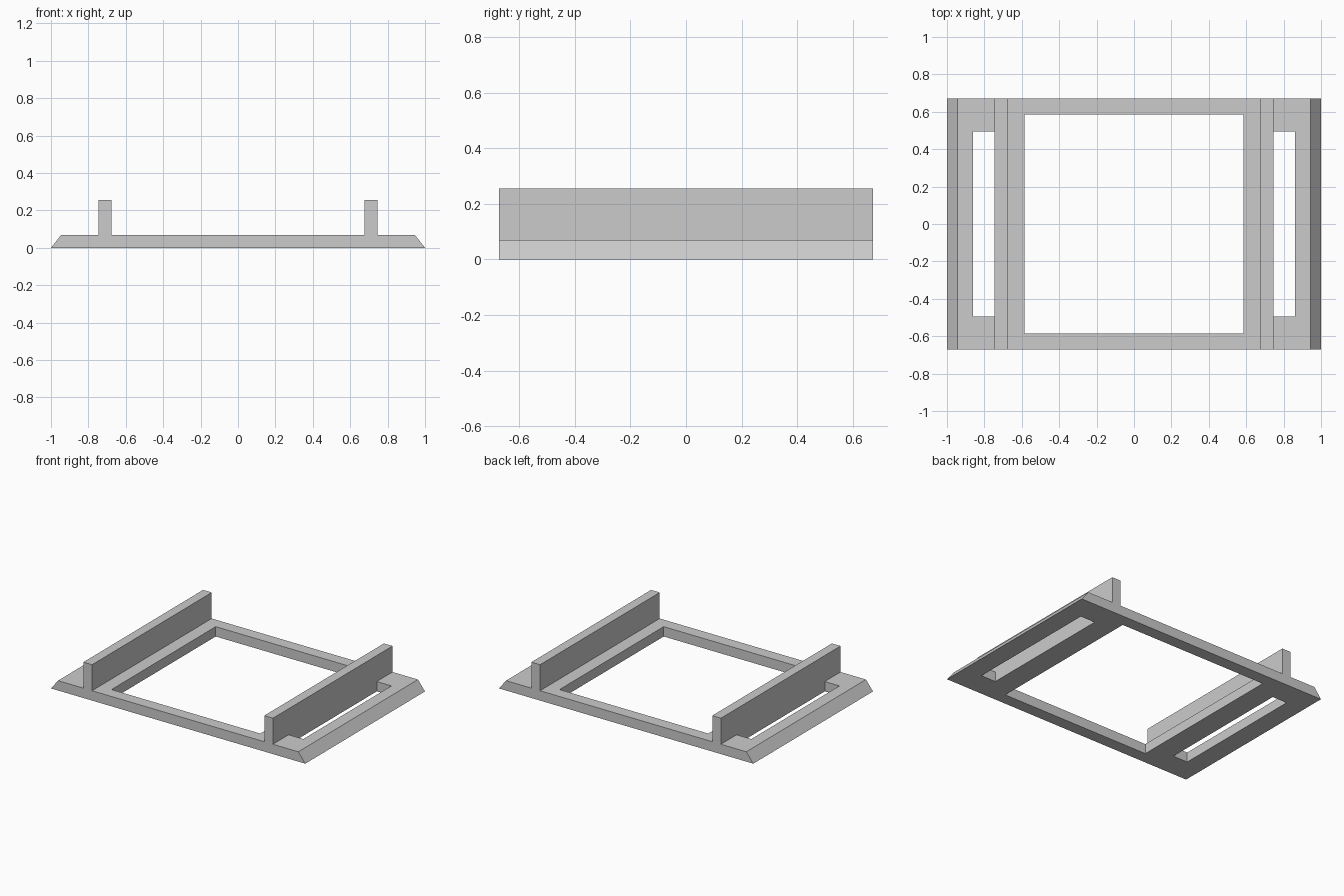
import bpy, bmesh
from mathutils import Matrix

cube = bpy.data.objects.get("Cube")
if cube:
    bpy.data.objects.remove(cube, do_unlink=True)

HALF_DEPTH = 0.672
PLATE_TOP = 0.07
RAIL_TOP = 0.255
RAIL_IN, RAIL_OUT = 0.677, 0.745

grey = bpy.data.materials.new("plain grey")
grey.use_nodes = True
grey.diffuse_color = (0.6, 0.6, 0.6, 1)
grey.node_tree.nodes["Principled BSDF"].inputs["Base Color"].default_value = (0.6, 0.6, 0.6, 1)


def add_object(name, bm):
    bmesh.ops.recalc_face_normals(bm, faces=bm.faces)
    mesh = bpy.data.meshes.new(name)
    bm.to_mesh(mesh)
    bm.free()
    mesh.materials.append(grey)
    obj = bpy.data.objects.new(name, mesh)
    bpy.context.collection.objects.link(obj)
    return obj


def add_cutter(name, x0, x1, half_y):
    """Box that passes through the plate only."""
    bm = bmesh.new()
    place = Matrix.Translation(((x0 + x1) / 2, 0, 0)) @ Matrix.Diagonal((x1 - x0, 2 * half_y, 0.3, 1))
    bmesh.ops.create_cube(bm, size=1, matrix=place)
    obj = add_object(name, bm)
    obj.hide_render = True
    return obj


# Frame: bevel-ended plate with two upright rails, one profile run front to back
right_half = [(RAIL_IN, PLATE_TOP), (RAIL_IN, RAIL_TOP), (RAIL_OUT, RAIL_TOP),
              (RAIL_OUT, PLATE_TOP), (0.945, PLATE_TOP), (1, 0)]
profile = right_half + [(-x, z) for x, z in reversed(right_half)]
bm = bmesh.new()
front = bm.faces.new([bm.verts.new((x, -HALF_DEPTH, z)) for x, z in profile])
run = bmesh.ops.extrude_face_region(bm, geom=[front], use_keep_orig=True)
moved = [v for v in run["geom"] if isinstance(v, bmesh.types.BMVert)]
bmesh.ops.translate(bm, verts=moved, vec=(0, 2 * HALF_DEPTH, 0))
frame = add_object("railed_frame", bm)

# Openings: square centre and a slot outside each rail
cutters = [add_cutter("centre_cutter", -0.585, 0.585, 0.585),
           add_cutter("left_slot_cutter", RAIL_OUT, 0.86, 0.495),
           add_cutter("right_slot_cutter", -0.86, -RAIL_OUT, 0.495)]
bpy.context.view_layer.objects.active = frame
for cutter in cutters:
    cut = frame.modifiers.new(cutter.name, "BOOLEAN")
    cut.operation = "DIFFERENCE"
    cut.solver = "EXACT"
    cut.object = cutter
    bpy.ops.object.modifier_apply(modifier=cut.name)
    bpy.data.objects.remove(cutter, do_unlink=True)
